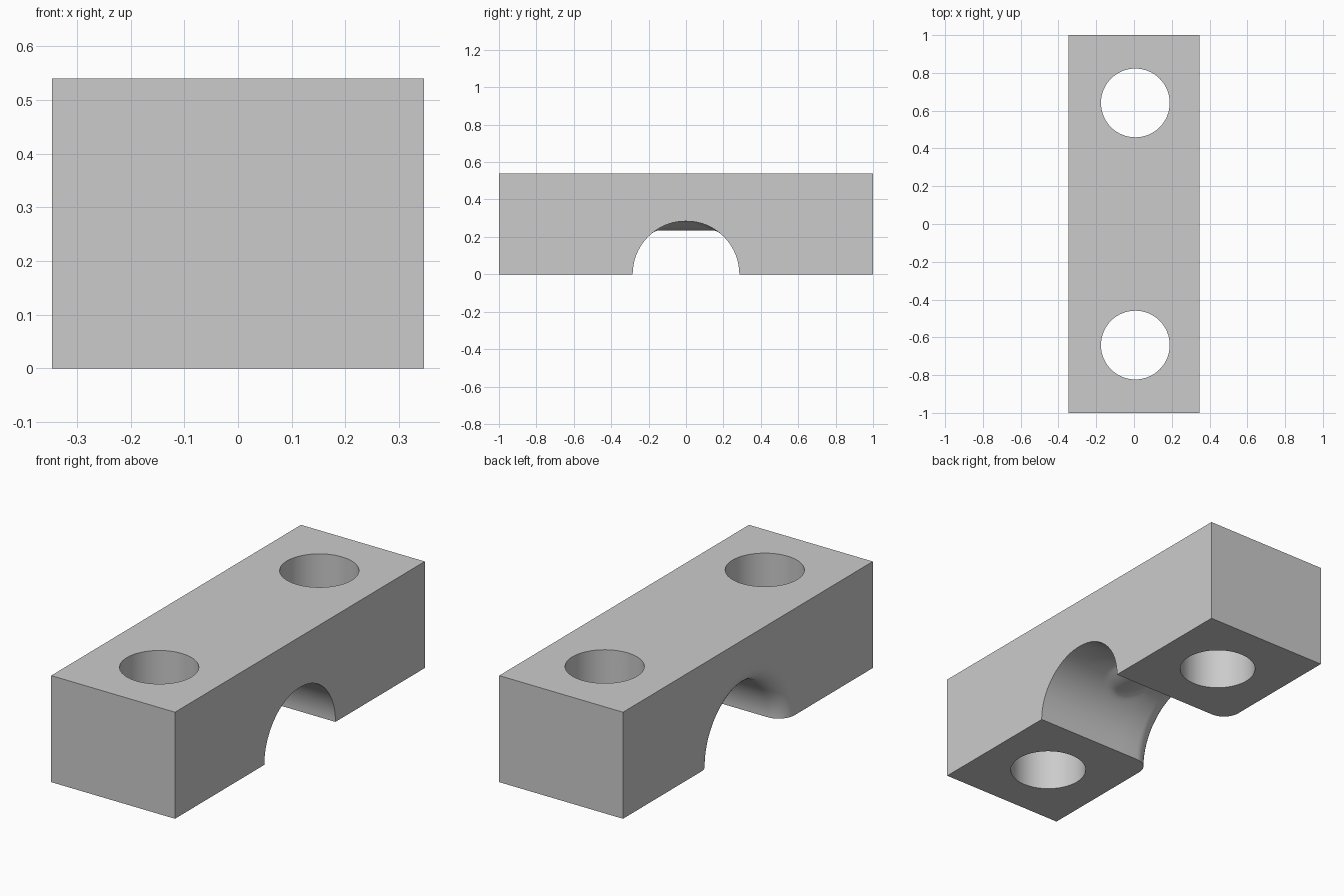
import bpy, bmesh, math

if "Cube" in bpy.data.objects:
    bpy.data.objects.remove(bpy.data.objects["Cube"], do_unlink=True)

WIDTH, LENGTH, HEIGHT = 0.694, 2.0, 0.54
BORE, FILLET = 0.285, 0.09
HOLE_RADIUS, HOLE_Y = 0.182, 0.641
SIDE = WIDTH / 2

grey = bpy.data.materials.new("plain grey")
grey.use_nodes = True
colour = (0.6, 0.6, 0.6, 1)
grey.diffuse_color = colour
grey.node_tree.nodes["Principled BSDF"].inputs["Base Color"].default_value = colour


def make_object(name, bm):
    bmesh.ops.recalc_face_normals(bm, faces=bm.faces)
    mesh = bpy.data.meshes.new(name)
    bm.to_mesh(mesh)
    bm.free()
    obj = bpy.data.objects.new(name, mesh)
    bpy.context.collection.objects.link(obj)
    mesh.materials.append(grey)
    return obj


def channel_ring(x):
    """Cross-section of the arch: flared at one end, with a low ridge midway."""
    t = min(1, max(0, (FILLET - SIDE - x) / FILLET))
    radius = BORE + FILLET * (1 - math.sqrt(1 - t * t))
    ceiling = 0.235 + 0.05 * ((x + 0.03) / 0.13) ** 2
    ring = [(x, radius, -0.1)]
    for i in range(49):
        a = math.pi * i / 48
        z = radius * math.sin(a)
        gap = max(0, 0.015 - abs(z - ceiling)) / 0.015
        z = min(z, ceiling) - gap * gap * 0.00375
        ring.append((x, radius * math.cos(a), max(z, 0)))
    ring.append((x, -radius, -0.1))
    return ring


def channel_cutter():
    stations = [SIDE + 0.1] + [0.1 - 0.26 * i / 20 for i in range(21)]
    stations += [-SIDE + FILLET * (1 - math.sin(math.pi / 2 * i / 10)) for i in range(11)]
    stations.append(-SIDE - 0.1)
    bm = bmesh.new()
    rings = [[bm.verts.new(p) for p in channel_ring(x)] for x in stations]
    for a, b in zip(rings, rings[1:]):
        for i in range(len(a)):
            j = (i + 1) % len(a)
            bm.faces.new((a[i], a[j], b[j], b[i]))
    bm.faces.new(rings[0])
    bm.faces.new(rings[-1])
    return make_object("channel_cutter", bm)


def hole_cutter(name, y):
    bm = bmesh.new()
    bmesh.ops.create_cone(bm, cap_ends=True, segments=64, radius1=HOLE_RADIUS,
                          radius2=HOLE_RADIUS, depth=1)
    bmesh.ops.translate(bm, verts=bm.verts, vec=(0.007, y, HEIGHT / 2))
    return make_object(name, bm)


# Solid block
bm = bmesh.new()
bmesh.ops.create_cube(bm, size=1)
bmesh.ops.scale(bm, verts=bm.verts, vec=(WIDTH, LENGTH, HEIGHT))
bmesh.ops.translate(bm, verts=bm.verts, vec=(0, 0, HEIGHT / 2))
block = make_object("clamp_block", bm)

# Arched channel and the two bolt holes
bpy.context.view_layer.objects.active = block
cutters = [channel_cutter(), hole_cutter("front_hole_cutter", -HOLE_Y),
           hole_cutter("back_hole_cutter", HOLE_Y)]
for cutter in cutters:
    cutter.hide_render = True
    mod = block.modifiers.new("cut", "BOOLEAN")
    mod.operation = "DIFFERENCE"
    mod.solver = "EXACT"
    mod.object = cutter
    bpy.ops.object.modifier_apply(modifier=mod.name)
for cutter in cutters:
    bpy.data.objects.remove(cutter, do_unlink=True)

# Smooth curved walls, flat outer faces
bpy.ops.object.select_all(action="DESELECT")
block.select_set(True)
bpy.ops.object.shade_smooth_by_angle(angle=math.radians(30))
for face in block.data.polygons:
    if face.area > 0.1:
        face.use_smooth = False
